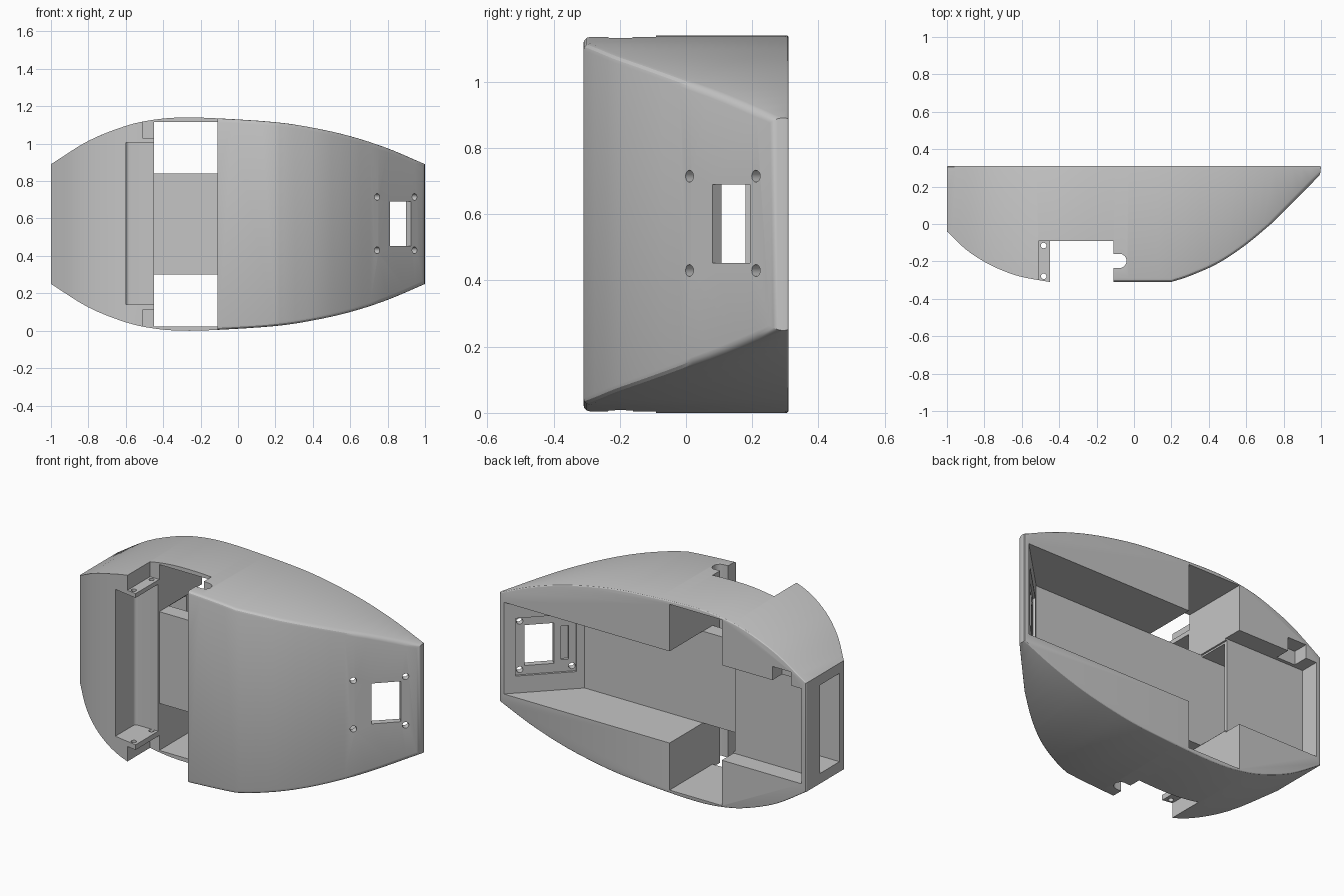
import bpy, bmesh, math
from mathutils import Matrix, Vector

if "Cube" in bpy.data.objects:
    bpy.data.objects.remove(bpy.data.objects["Cube"])

grey = bpy.data.materials.new("plain grey")
grey.diffuse_color = (0.56, 0.56, 0.56, 1)
grey.use_nodes = True
grey.node_tree.nodes["Principled BSDF"].inputs["Base Color"].default_value = grey.diffuse_color
MID = 0.57  # mirror height


def smooth(pts, n=4):
    """Catmull-Rom curve through the points."""
    p = [Vector(a) for a in pts]
    p = [2 * p[0] - p[1]] + p + [2 * p[-1] - p[-2]]
    out = []
    for i in range(1, len(p) - 2):
        a, b, c, d = p[i - 1:i + 3]
        for k in range(n):
            t = k / n
            out.append(0.5 * (2 * b + (c - a) * t + (2 * a - 5 * b + 4 * c - d) * t * t
                              + (3 * b - a - 3 * c + d) * t ** 3))
    return [tuple(v) for v in out + [p[-2]]]


def prism(name, pts, lo, hi, axis):
    """Extrude an outline along y (points are x,z) or z (points are x,y)."""
    bm = bmesh.new()
    put = (lambda a, b, h: (a, h, b)) if axis == 'y' else (lambda a, b, h: (a, b, h))
    f = bm.faces.new([bm.verts.new(put(a, b, lo)) for a, b in pts])
    r = bmesh.ops.extrude_face_region(bm, geom=[f])
    vs = [v for v in r['geom'] if isinstance(v, bmesh.types.BMVert)]
    step = Vector(put(0, 0, hi - lo))
    bmesh.ops.translate(bm, verts=vs, vec=step)
    bmesh.ops.recalc_face_normals(bm, faces=bm.faces)
    me = bpy.data.meshes.new(name)
    bm.to_mesh(me)
    bm.free()
    me.materials.append(grey)
    ob = bpy.data.objects.new(name, me)
    bpy.context.collection.objects.link(ob)
    return ob


def boolean(ob, tool, op='DIFFERENCE'):
    m = ob.modifiers.new("bool", 'BOOLEAN')
    m.object, m.operation, m.solver = tool, op, 'EXACT'
    bpy.context.view_layer.objects.active = ob
    bpy.ops.object.modifier_apply(modifier=m.name)
    bpy.data.objects.remove(tool)


def box(x0, x1, y0, y1, z0, z1):
    return prism("cutter", [(x0, y0), (x1, y0), (x1, y1), (x0, y1)], z0, z1, 'z')


def cut(*b):
    boolean(shell, box(*b))


def cut_pair(x0, x1, y0, y1, z0, z1):
    cut(x0, x1, y0, y1, z0, z1)
    cut(x0, x1, y0, y1, 2 * MID - z1, 2 * MID - z0)


def circle(cx, cy, r, n=16):
    return [(cx + r * math.cos(2 * math.pi * i / n), cy + r * math.sin(2 * math.pi * i / n))
            for i in range(n)]


# Shell: side outline crossed with plan outline
top = smooth([(-1, .89), (-.8, 1.015), (-.6, 1.095), (-.45, 1.128), (-.3, 1.14), (-.1, 1.135),
              (.2, 1.115), (.4, 1.085), (.6, 1.04), (.8, .975), (1, .89)])
shell = prism("shell", top + [(x, 2 * MID - z) for x, z in reversed(top)], -.6, .31, 'y')
plan = (smooth([(-1, -.04), (-.9, -.135), (-.8, -.202), (-.7, -.25), (-.6, -.283), (-.45, -.31)])
        + smooth([(.2, -.31), (.3, -.277), (.45, -.21), (.6, -.11), (.75, .015)])
        + [(1, .268), (1, .5), (-1, .5)])
boolean(shell, prism("plan_block", plan, -.5, 1.7, 'z'), 'INTERSECT')


def soften(pick, size):
    """Round the sharp edges chosen by pick; keep the result only if it stays closed."""
    bm = bmesh.new()
    bm.from_mesh(shell.data)
    bmesh.ops.remove_doubles(bm, verts=bm.verts, dist=.003)
    volume = bm.calc_volume()
    rim = [e for e in bm.edges if len(e.link_faces) == 2 and e.calc_face_angle(0) > .6
           and all(pick(v.co) for v in e.verts)]
    bmesh.ops.bevel(bm, geom=rim, offset=size, segments=3, profile=.5, affect='EDGES',
                    clamp_overlap=False)
    if all(e.is_manifold for e in bm.edges) and .97 < bm.calc_volume() / volume < 1.001:
        bm.to_mesh(shell.data)
        shell.data.update()
    bm.free()


# Soft front edges on the long side, fine rounding on the back rim
soften(lambda c: c.x > -.46 and c.y < .275, .02)
soften(lambda c: c.y > .305, .008)

# Main channel, open at the back, with a slanted end wall
boolean(shell, prism("cutter", [(-.46, 0), (.66, 0), (.965, .305), (1.065, .405), (-.46, .405)],
                     .30, .84, 'z'))
# Shallow channel and enclosed tunnel at the blunt end
cut(-.97, -.44, .20, .4, .29, .85)
cut(-1.1, -.44, .0, .18, .31, .83)
cut(-.90, -.78, .22, .4, .80, .93)
# Openings above and below the middle strip, and the wide front gap
cut_pair(-.45, -.11, -.6, .4, .84, 1.117)
cut(-.45, -.11, -.6, -.09, -.2, 1.4)
# Rounded cable slot
slot = [(-.2, -.235)] + [(-.075 + .035 * math.cos(a), -.1975 + .0375 * math.sin(a))
                         for a in [math.radians(d) for d in range(-90, 91, 15)]] + [(-.2, -.16)]
boolean(shell, prism("cutter", slot, -.2, 1.4, 'z'))
# Front groove with rounded inner corner, and the corner cut-outs that leave thin tabs
groove = [(-.6, -.6), (-.4, -.6), (-.4, -.1)] + [
    (-.58 - .02 * math.sin(a), -.12 + .02 * math.cos(a))
    for a in [math.radians(d) for d in range(0, 91, 18)]]
boolean(shell, prism("cutter", groove, .14, 1.005, 'z'))
cut_pair(-.51, -.44, -.6, -.09, 1.03, 1.3)
for y in (-.115, -.28):
    boolean(shell, prism("cutter", circle(-.483, y, .015), -.2, 1.4, 'z'))

# Slanted face: local x along the slope, local y into the shell, local z up
r = math.sqrt(.5)
slope = Matrix(((r, -r, 0, .845), (r, r, 0, .112), (0, 0, 1, MID), (0, 0, 0, 1)))


def slope_cut(tool):
    tool.data.transform(slope)
    boolean(shell, tool)


slope_cut(box(-.165, .165, .038, .075, -.17, .17))   # inner recess
slope_cut(box(-.045, .115, -.1, .2, -.118, .12))     # square window
slope_cut(box(-.125, -.085, .022, .06, -.10, .10))   # blind slot
for t in (-.143, .14):
    for z in (-.14, .145):
        slope_cut(prism("cutter", circle(t, z, .018), -.1, .2, 'y'))

for o in bpy.context.selected_objects:
    o.select_set(False)
shell.select_set(True)
bpy.context.view_layer.objects.active = shell
bpy.ops.object.shade_smooth_by_angle(angle=math.radians(25))
